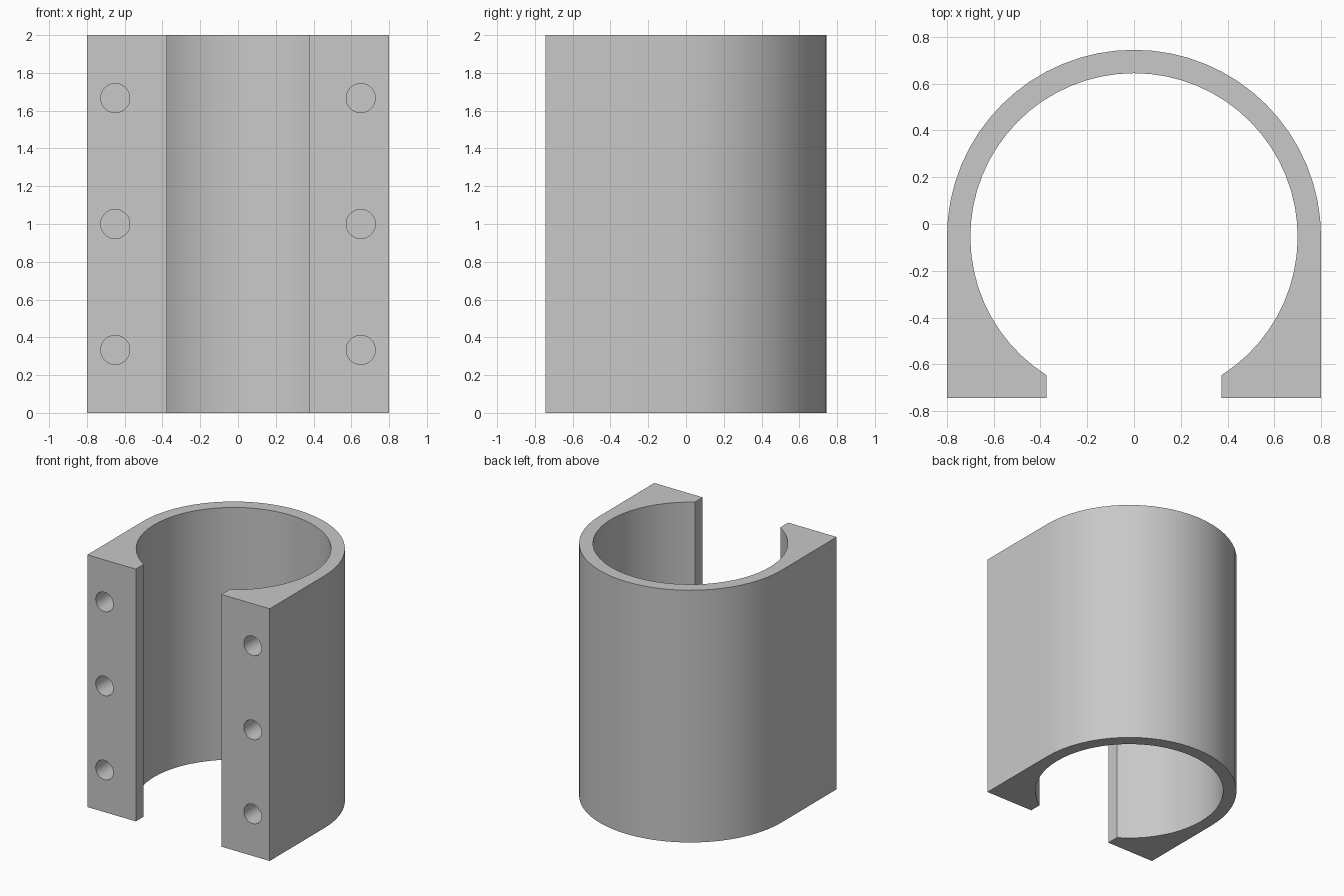
import bpy, bmesh, math

cube = bpy.data.objects.get("Cube")
if cube:
    bpy.data.objects.remove(cube, do_unlink=True)

HEIGHT = 2.0
CENTRE_Y = -0.055
OUTER, INNER = 0.8, 0.7
FRONT_Y = -0.745
GAP = 0.375          # half width of the front opening
HOLE_X, HOLE_R, HOLE_DEPTH = 0.65, 0.077, 0.2

grey = bpy.data.materials.new("plain grey")
grey.use_nodes = True
colour = (0.58, 0.58, 0.58, 1)
grey.diffuse_color = colour
grey.node_tree.nodes["Principled BSDF"].inputs["Base Color"].default_value = colour


def arc(radius, start, end, steps):
    """Points along an arc about the sleeve axis."""
    angles = [start + (end - start) * i / steps for i in range(steps + 1)]
    return [(radius * math.cos(a), CENTRE_Y + radius * math.sin(a)) for a in angles]


def make_object(name, bm):
    mesh = bpy.data.meshes.new(name)
    bmesh.ops.recalc_face_normals(bm, faces=bm.faces)
    bm.to_mesh(mesh)
    bm.free()
    mesh.materials.append(grey)
    obj = bpy.data.objects.new(name, mesh)
    bpy.context.collection.objects.link(obj)
    return obj


# Sleeve: round back, straight sides, two front flanges and an open bore
lip = -math.acos(GAP / INNER)
profile = [(GAP, FRONT_Y), (OUTER, FRONT_Y)]
profile += arc(OUTER, 0, math.pi, 32)
profile += [(-OUTER, FRONT_Y), (-GAP, FRONT_Y)]
profile += arc(INNER, math.pi - lip, lip, 52)

bm = bmesh.new()
face = bm.faces.new([bm.verts.new((x, y, 0)) for x, y in profile])
extruded = bmesh.ops.extrude_face_region(bm, geom=[face])
top = [v for v in extruded["geom"] if isinstance(v, bmesh.types.BMVert)]
bmesh.ops.translate(bm, verts=top, vec=(0, 0, HEIGHT))
if face.is_valid and not any(f is not face and set(f.verts) == set(face.verts) for f in bm.faces):
    bottom_loop = [v for v in bm.verts if v.co.z < 0.001]
    assert len(bottom_loop) == len(profile)
sleeve = make_object("clamp_sleeve", bm)

# Blind screw holes, three in each flange
bm = bmesh.new()
for side in (-1, 1):
    for row in (1, 3, 5):
        drill = bmesh.ops.create_cone(bm, cap_ends=True, segments=32,
                                      radius1=HOLE_R, radius2=HOLE_R,
                                      depth=2 * HOLE_DEPTH)
        for v in drill["verts"]:
            x, y, z = v.co
            v.co = (x + side * HOLE_X, FRONT_Y - z, y + HEIGHT * row / 6)
cutter = make_object("screw_hole_cutter", bm)
cutter.hide_render = True

cut = sleeve.modifiers.new("screw holes", "BOOLEAN")
cut.operation = "DIFFERENCE"
cut.solver = "EXACT"
cut.object = cutter

bpy.ops.object.select_all(action="DESELECT")
sleeve.select_set(True)
bpy.context.view_layer.objects.active = sleeve
bpy.ops.object.modifier_apply(modifier=cut.name)
bpy.data.objects.remove(cutter, do_unlink=True)
bpy.ops.object.shade_smooth_by_angle(angle=math.radians(30))
